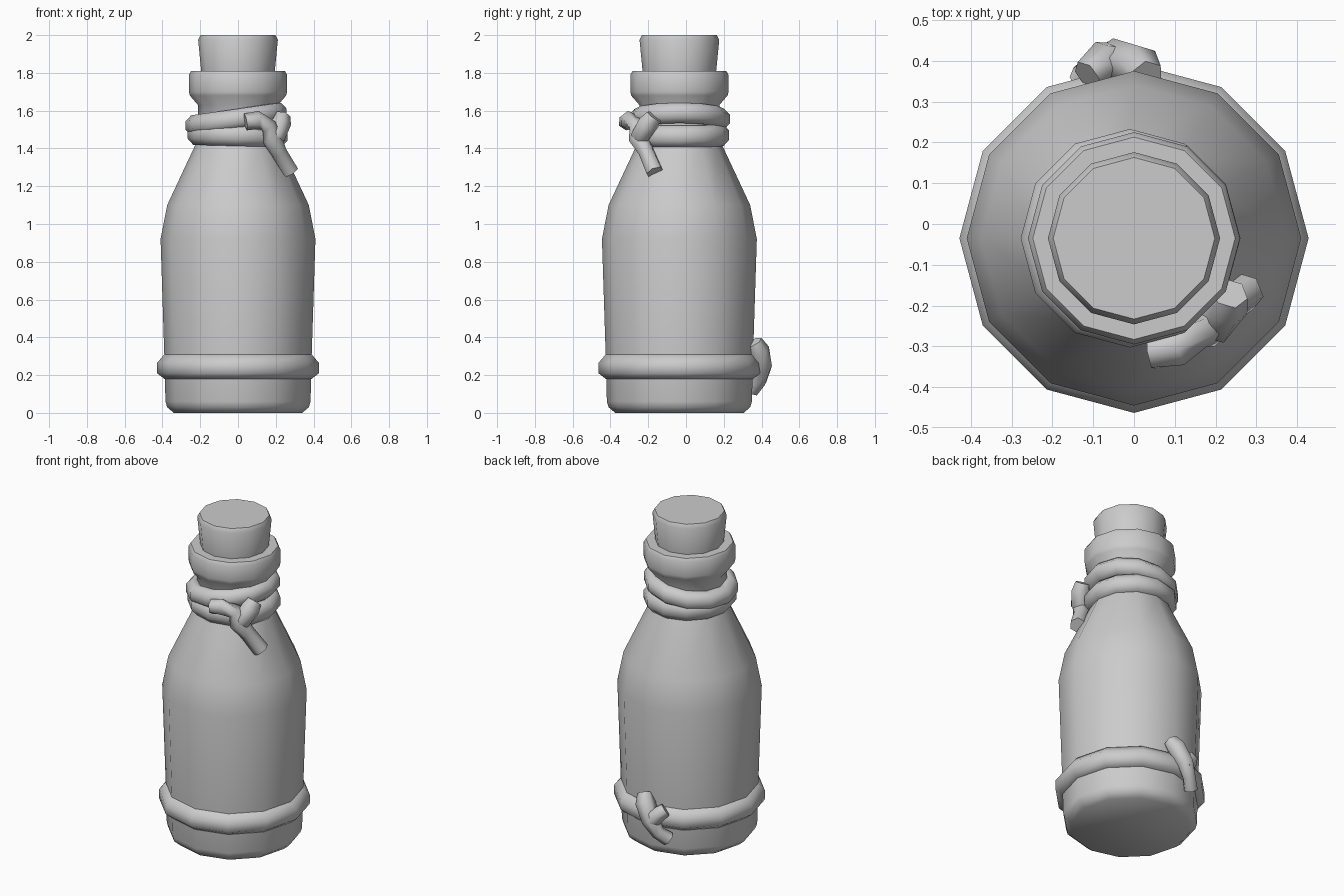
import bpy, bmesh
from math import sin, cos, pi, radians
from mathutils import Vector

if "Cube" in bpy.data.objects:
    bpy.data.objects.remove(bpy.data.objects["Cube"])

SIDES = 12
CY = -0.035          # bottle axis sits slightly forward


def finish(ob, angle):
    bpy.ops.object.select_all(action='DESELECT')
    ob.select_set(True)
    bpy.context.view_layer.objects.active = ob
    bpy.ops.object.shade_smooth_by_angle(angle=radians(angle))


def new_object(name, bm, angle):
    bmesh.ops.recalc_face_normals(bm, faces=bm.faces)
    me = bpy.data.meshes.new(name)
    bm.to_mesh(me)
    bm.free()
    ob = bpy.data.objects.new(name, me)
    bpy.context.collection.objects.link(ob)
    finish(ob, angle)
    return ob


def bridge(bm, rings, closed=False):
    n = len(rings[0])
    pairs = list(zip(rings, rings[1:])) + ([(rings[-1], rings[0])] if closed else [])
    for a, b in pairs:
        for i in range(n):
            j = (i + 1) % n
            bm.faces.new((a[i], a[j], b[j], b[i]))


def lathe(name, profile, closed=False, angle=50, shift=0.0, tilt=0.0):
    """Revolve (r, z); shift widens and tilt lowers the -x side."""
    bm = bmesh.new()
    rings = []
    for r, z in profile:
        ring = []
        for i in range(SIDES):
            a = 2 * pi * i / SIDES
            ring.append(bm.verts.new((r * cos(a) - shift, r * sin(a) + CY, z + tilt * cos(a))))
        rings.append(ring)
    bridge(bm, rings, closed)
    if not closed:
        bm.faces.new(rings[0])
        bm.faces.new(rings[-1])
    return new_object(name, bm, angle)


def strand(name, points, sides=6):
    """Low-poly tube through (x, y, z, radius) points with capped ends."""
    bm = bmesh.new()
    pts = [Vector(p[:3]) for p in points]
    rings = []
    for i, p in enumerate(pts):
        t = (pts[min(i + 1, len(pts) - 1)] - pts[max(i - 1, 0)]).normalized()
        u = t.cross(Vector((0.3, 1, 0))).normalized()
        v = t.cross(u)
        r = points[i][3]
        rings.append([bm.verts.new(p + r * (cos(2 * pi * k / sides) * u + sin(2 * pi * k / sides) * v))
                      for k in range(sides)])
    bridge(bm, rings)
    bm.faces.new(rings[0])
    bm.faces.new(rings[-1])
    return new_object(name, bm, 65)


def rope_section(r, z, w, h):
    return [(r + w * cos(2 * pi * (k + .5) / 8), z + h * sin(2 * pi * (k + .5) / 8)) for k in range(8)]


# Bottle body, shoulder, neck and rim
lathe("bottle", [(0.34, 0), (0.375, 0.03), (0.384, 0.06), (0.39, 0.3), (0.41, 0.92),
                 (0.375, 1.10), (0.23, 1.41), (0.212, 1.46), (0.212, 1.63),
                 (0.255, 1.68), (0.26, 1.70), (0.26, 1.79), (0.248, 1.81), (0.19, 1.81)])

# Stopper
lathe("stopper", [(0.193, 1.78), (0.195, 1.81), (0.211, 1.975), (0.198, 2.0)])

# Cord around the base
lathe("base_cord", [(0.36, 0.18), (0.39, 0.18), (0.428, 0.21), (0.428, 0.265),
                    (0.39, 0.31), (0.36, 0.31)], closed=True, angle=65)

# Two cords wound around the neck, crossing on the left
lathe("neck_cord_lower", rope_section(0.213, 1.47, 0.055, 0.062), True, 65, 0.003, -0.006)
lathe("neck_cord_upper", rope_section(0.217, 1.555, 0.055, 0.058), True, 65, 0.010, 0.033)

# Knot and loose ends on the neck
strand("neck_knot_tail", [(0.04, -0.315, 1.54, 0.045), (0.10, -0.305, 1.55, 0.05),
                          (0.16, -0.26, 1.52, 0.045), (0.18, -0.25, 1.45, 0.055),
                          (0.215, -0.21, 1.38, 0.045), (0.275, -0.165, 1.275, 0.048)])
strand("neck_knot_loop", [(0.235, -0.17, 1.57, 0.045), (0.225, -0.20, 1.53, 0.058),
                          (0.20, -0.24, 1.47, 0.055), (0.16, -0.235, 1.43, 0.04)])

# Knot and loose ends on the back of the base cord
strand("base_knot_tail", [(0.03, 0.36, 0.375, 0.045), (0.01, 0.385, 0.33, 0.058),
                          (-0.04, 0.405, 0.24, 0.052), (-0.08, 0.39, 0.17, 0.04),
                          (-0.125, 0.35, 0.125, 0.042)])
strand("base_knot_loop", [(-0.115, 0.365, 0.31, 0.04), (-0.075, 0.40, 0.275, 0.05),
                          (-0.03, 0.40, 0.22, 0.045)])
